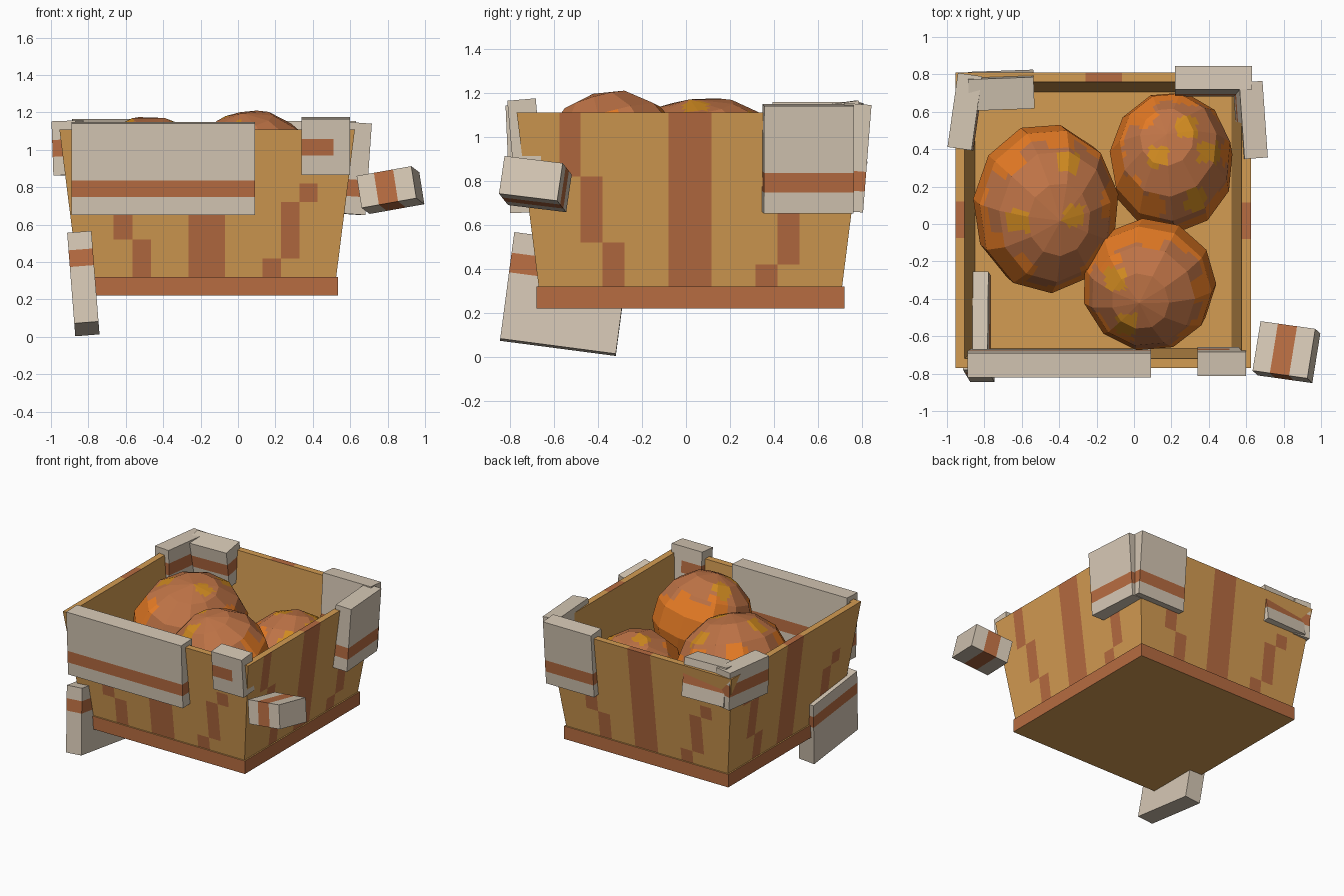
import bpy, bmesh, math
from mathutils import Vector, Euler, Matrix

cube = bpy.data.objects.get("Cube")
if cube:
    bpy.data.objects.remove(cube, do_unlink=True)


def srgb(r, g, b):
    return tuple((c / 255 / 12.92) if c < 10 else ((c / 255 + 0.055) / 1.055) ** 2.4
                 for c in (r, g, b)) + (1.0,)


def material(name, rgb):
    m = bpy.data.materials.new(name)
    m.use_nodes = True
    m.diffuse_color = srgb(*rgb)
    bsdf = next(n for n in m.node_tree.nodes if n.type == 'BSDF_PRINCIPLED')
    bsdf.inputs["Base Color"].default_value = m.diffuse_color
    bsdf.inputs["Roughness"].default_value = 0.9
    return m


TAN = material("tan_wood", (212, 156, 82))
BROWN = material("red_brown", (183, 108, 65))
CREAM = material("pale_cream", (213, 199, 180))
ORANGE = material("orange_skin", (228, 122, 36))
RUST = material("rust_skin", (190, 115, 70))
YELLOW = material("yellow_spot", (208, 138, 32))


def finish(bm, name, mats):
    me = bpy.data.meshes.new(name)
    bm.to_mesh(me)
    bm.free()
    for m in mats:
        me.materials.append(m)
    ob = bpy.data.objects.new(name, me)
    bpy.context.collection.objects.link(ob)
    return ob


def slab(name, center, size, rot=(0, 0, 0), stripe=None, mats=(CREAM, BROWN)):
    """Tilted box; stripe maps an axis index to the local range that is painted."""
    bm = bmesh.new()
    bmesh.ops.create_cube(bm, size=1, matrix=Matrix.Diagonal((*size, 1)))
    stripe = stripe or {}
    for axis, limits in stripe.items():
        no = Vector((0, 0, 0))
        no[axis] = 1
        for d in limits:
            bmesh.ops.bisect_plane(bm, geom=bm.verts[:] + bm.edges[:] + bm.faces[:],
                                   plane_co=no * d, plane_no=no)
    for f in bm.faces:
        c = f.calc_center_median()
        f.material_index = int(bool(stripe) and all(
            lo < c[a] < hi for a, (lo, hi) in stripe.items()))
    ob = finish(bm, name, mats)
    ob.location = center
    ob.rotation_euler = [math.radians(a) for a in rot]
    return ob


# --- Crate: flared walls with painted stripes, rim, inner faces and floor ---
CX, CY = -0.165, 0.02
Z0, Z1, ZF = 0.32, 1.11, 0.34
H0, H1 = 0.69, 0.79          # outer half width, bottom and top
R1, R0 = 0.74, 0.685         # inner half width, rim and floor
BANDS = [(-0.595, -0.5, 0.82, Z1), (-0.5, -0.4, 0.52, 0.82), (-0.4, -0.3, Z0, 0.52),
         (-0.1, 0.095, Z0, Z1), (0.295, 0.395, Z0, 0.42),
         (0.395, 0.495, 0.42, 0.72), (0.495, 0.59, 0.72, 0.82)]
us = [None] + sorted({u for b in BANDS for u in b[:2]}) + [None]
zs = sorted({z for b in BANDS for z in b[2:]})


def painted(u, z):
    return int(any(a < u < b and c < z < d for a, b, c, d in BANDS))


rows = [(H0 + (H1 - H0) * (z - Z0) / (Z1 - Z0), z) for z in zs] + [(R1, Z1), (R0, ZF)]
bm = bmesh.new()
for k in range(4):
    turn = Matrix.Rotation(k * math.pi / 2, 3, 'Z')
    grid = []
    for half, z in rows:
        line = [-half] + us[1:-1] + [half]
        grid.append([bm.verts.new(turn @ Vector((u, -half, z))) for u in line])
    for j in range(len(rows) - 1):
        for i in range(len(us) - 1):
            f = bm.faces.new((grid[j][i], grid[j][i + 1], grid[j + 1][i + 1], grid[j + 1][i]))
            um = ((us[i] or -0.69) + (us[i + 1] or 0.69)) / 2
            if j < len(zs) - 1:
                f.material_index = painted(um, (zs[j] + zs[j + 1]) / 2)
            elif j == len(zs) - 1:
                f.material_index = int(abs(um) < 0.05)
bm.faces.new([bm.verts.new((x * R0, y * R0, ZF)) for x, y in ((-1, -1), (1, -1), (1, 1), (-1, 1))])
bmesh.ops.remove_doubles(bm, verts=bm.verts[:], dist=0.0005)
crate = finish(bm, "crate_walls", (TAN, BROWN))
crate.location = (CX, CY, 0)

# Base skirting with a plain underside
base = slab("crate_base", (CX, CY, 0.27), (1.40, 1.40, 0.10), mats=(BROWN, TAN))
for p in base.data.polygons:
    p.material_index = int(abs(p.normal.z) > 0.9)

# --- Cream boards hung over the rim ---
LOW = {2: (-0.15, -0.06)}
MID = {2: (-0.045, 0.045)}
slab("front_long_board", (-0.40, -0.745, 0.90), (0.98, 0.13, 0.49), (2.5, 0, 0), LOW)
slab("front_short_board", (0.47, -0.735, 1.02), (0.26, 0.13, 0.30), (5, 0, 0),
     {2: (-0.045, 0.045), 0: (-0.14, 0.04)})
slab("left_back_board", (0.622, 0.555, 0.90), (0.125, 0.41, 0.49), (0, 4, 4), LOW)
slab("back_left_board", (0.425, 0.762, 0.905), (0.41, 0.125, 0.49), (-4.5, 0, 0), LOW)
slab("right_back_board", (-0.90, 0.60, 1.01), (0.13, 0.40, 0.29), (0, -2, -8), MID)
slab("back_right_board", (-0.71, 0.715, 1.01), (0.35, 0.17, 0.29), (8, 0, 2), MID)

# --- Loose boards leaning and floating beside the crate ---
slab("leaning_board", (-0.827, -0.55, 0.285), (0.13, 0.53, 0.49), (-7.5, -4.5, 0),
     {2: (0.06, 0.15)})
slab("loose_block", (0.815, -0.685, 0.785), (0.30, 0.27, 0.175), (-7, -10, -8),
     {0: (-0.055, 0.05)})


# --- Faceted fruit: rust cap with a stepped edge and yellow spots ---
def fruit(name, center, radii, tilt, cap, spots):
    bm = bmesh.new()
    bmesh.ops.create_uvsphere(bm, u_segments=11, v_segments=7, radius=1)
    bmesh.ops.subdivide_edges(bm, edges=bm.edges[:], cuts=4, use_grid_fill=True)
    turn = Euler([math.radians(a) for a in tilt]).to_matrix()
    bmesh.ops.rotate(bm, cent=(0, 0, 0), matrix=turn, verts=bm.verts[:])
    # Fit the tilted facets to the requested half sizes
    for a in range(3):
        m = max(abs(v.co[a]) for v in bm.verts)
        for v in bm.verts:
            v.co[a] *= radii[a] / m
    axis = Vector(cap).normalized()
    side = axis.orthogonal().normalized()
    up = axis.cross(side)
    for f in bm.faces:
        c = f.calc_center_median()
        d = Vector([c[a] / radii[a] for a in range(3)]).normalized()
        step = math.floor(math.atan2(d.dot(up), d.dot(side)) * 7 / math.pi)
        edge = (0.42, 0.62, 0.5, 0.72, 0.36)[step % 5]
        f.material_index = int(d.dot(axis) > edge)
        if c.z > 0 and any(abs(c.x - x) < 0.055 and abs(c.y - y) < 0.055 for x, y in spots):
            f.material_index = 2
    ob = finish(bm, name, (ORANGE, RUST, YELLOW))
    ob.location = center


fruit("fruit_right", (-0.47, 0.085, 0.795), (0.39, 0.455, 0.38), (12, 8, 20),
      (0.15, -0.05, 1), [(0.12, 0.24), (-0.15, -0.07), (0.15, -0.04)])
fruit("fruit_back", (0.20, 0.33, 0.62), (0.33, 0.38, 0.36), (-18, 15, 50),
      (0.25, 0.1, 1), [(0.08, 0.19), (-0.07, 0.03), (0.13, -0.20), (0.20, 0.05)])
fruit("fruit_front", (0.08, -0.325, 0.85), (0.36, 0.355, 0.36), (15, -10, 5),
      (-0.05, -0.3, 1), [(-0.18, 0.03), (-0.12, -0.21)])
